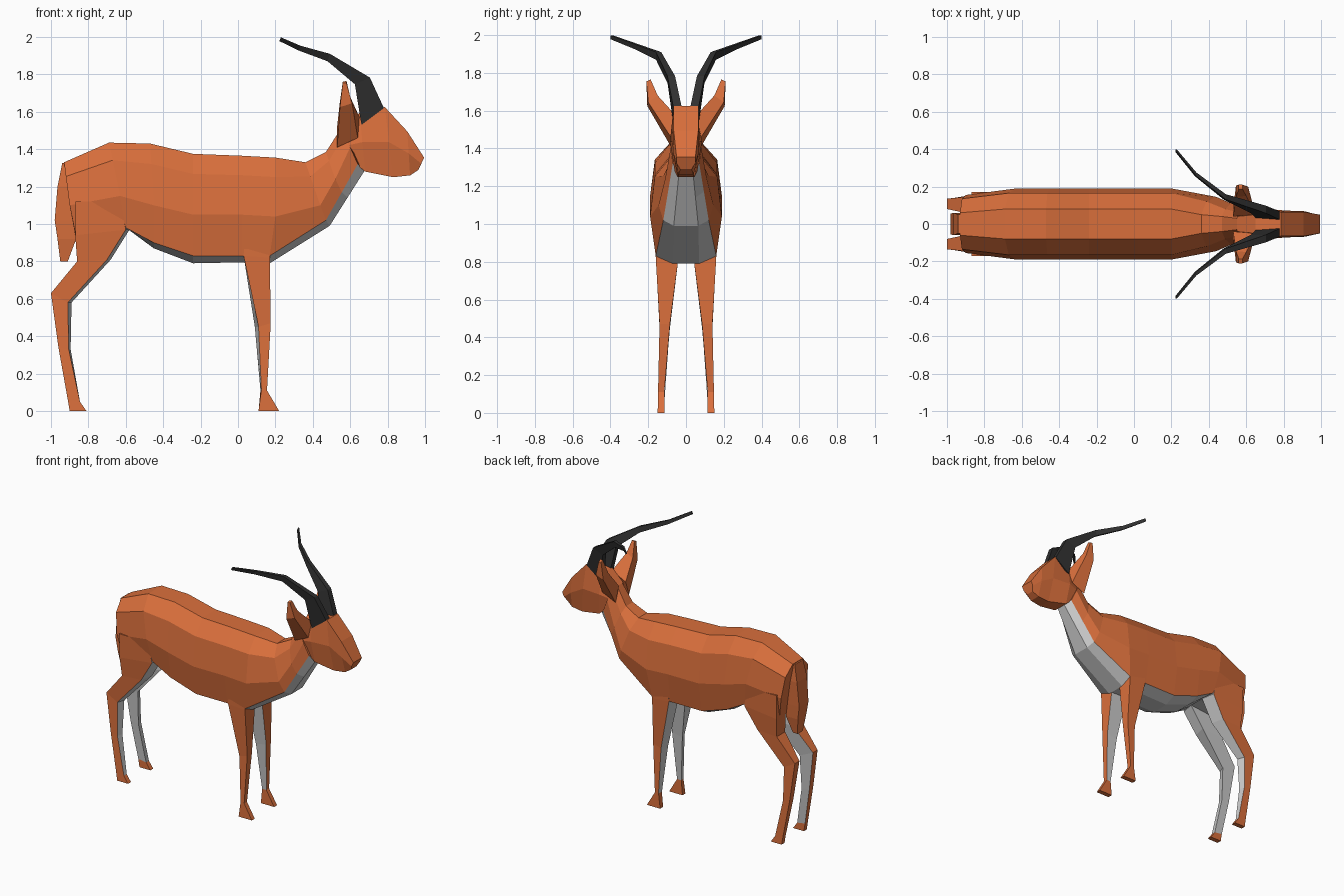
import bpy, bmesh


def material(name, r, g, b):
    m = bpy.data.materials.new(name)
    m.diffuse_color = (r, g, b, 1)
    return m


COAT = material("coat", 0.70, 0.16, 0.045)
PALE = material("pale_fur", 0.52, 0.52, 0.52)
HORN = material("horn", 0.03, 0.03, 0.03)


def loft(name, rings, mats, pale=()):
    """Skin a list of rings; segments listed in pale get the second material."""
    bm = bmesh.new()
    vs = [[bm.verts.new(p) for p in ring] for ring in rings]
    n = len(vs[0])
    for a, b in zip(vs, vs[1:]):
        for k in range(n):
            j = (k + 1) % n
            f = bm.faces.new((a[k], a[j], b[j], b[k]))
            f.material_index = 1 if k in pale else 0
    bm.faces.new(vs[0])
    bm.faces.new(vs[-1])
    bmesh.ops.recalc_face_normals(bm, faces=bm.faces)
    me = bpy.data.meshes.new(name)
    bm.to_mesh(me)
    bm.free()
    for m in mats:
        me.materials.append(m)
    ob = bpy.data.objects.new(name, me)
    bpy.context.collection.objects.link(ob)
    return ob


def pair(name, rings, mats, pale=()):
    for side, s in (("left", 1), ("right", -1)):
        loft(f"{side}_{name}", [[(x, y * s, z) for x, y, z in r] for r in rings], mats, pale)


def symmetric(half):
    return half + [(x, -y, z) for x, y, z in reversed(half)]


# Body and neck: top, mid, low, belly (x, z) and widths of top, upper side, mid, low, belly
stations = [
    ((-.93, 1.33), (-.90, 1.10), (-.87, .95), (-.87, .94), (.06, .135, .155, .13, .06)),
    ((-.69, 1.435), (-.63, 1.15), (-.60, .98), (-.58, .97), (.08, .165, .19, .16, .07)),
    ((-.47, 1.43), (-.45, 1.10), (-.45, .90), (-.45, .87), (.08, .165, .19, .16, .07)),
    ((-.24, 1.375), (-.24, 1.05), (-.24, .83), (-.24, .79), (.08, .165, .19, .155, .07)),
    ((.02, 1.365), (.02, 1.05), (.02, .83), (.02, .795), (.08, .165, .19, .155, .07)),
    ((.20, 1.355), (.20, 1.04), (.17, .83), (.17, .79), (.08, .165, .19, .16, .07)),
    ((.36, 1.33), (.44, 1.10), (.47, 1.02), (.49, .99), (.05, .12, .145, .12, .065)),
    ((.47, 1.385), (.52, 1.24), (.555, 1.17), (.585, 1.14), (.04, .08, .11, .095, .05)),
    ((.55, 1.51), (.60, 1.41), (.64, 1.32), (.68, 1.29), (.03, .06, .08, .07, .035)),
]
rings = []
for t, m, l, b, w in stations:
    s = (t[0] + (m[0] - t[0]) * .33, t[1] + (m[1] - t[1]) * .33)
    rings.append(symmetric([(p[0], wy, p[1]) for p, wy in zip((t, s, m, l, b), w)]))
loft("body", rings, [COAT, PALE], pale=(3, 4, 5))

# Head: top (x, z), bottom (x, z), widths of top, cheek, jaw
head = [
    ((.55, 1.51), (.62, 1.33), (.04, .07, .06)),
    ((.65, 1.595), (.68, 1.28), (.05, .085, .06)),
    ((.785, 1.625), (.83, 1.25), (.065, .072, .045)),
    ((.905, 1.495), (.92, 1.26), (.065, .068, .04)),
    ((.995, 1.355), (.965, 1.29), (.05, .05, .03)),
]
rings = []
for t, b, w in head:
    c = ((t[0] + b[0]) / 2, (t[1] + b[1]) / 2)
    rings.append(symmetric([(p[0], wy, p[1]) for p, wy in zip((t, c, b), w)]))
loft("head", rings, [COAT])


# Legs: rear x, z, front x, z, inner y, outer y, shift of the inner edge
def leg(name, rows, front):
    rings = []
    for xr, zr, xf, zf, yi, yo, d in rows:
        rings.append([(xr, yo, zr), (xf, yo, zf),
                      (xf + (d if front else 0), yi, zf),
                      (xr + (0 if front else d), yi, zr)])
    body, hoof = rings[:-1], rings[-2:]
    pair(name, body, [COAT, PALE], pale=(1, 2) if front else (2, 3))
    pair(name.replace("leg", "hoof"), hoof, [COAT])


leg("front_leg", [
    (.04, 1.0, .19, 1.0, .05, .165, 0),
    (.03, .83, .17, .82, .04, .16, 0),
    (.11, .45, .175, .47, .085, .14, -.02),
    (.125, .11, .155, .11, .115, .148, -.005),
    (.11, 0, .22, 0, .115, .15, 0)], False)
leg("hind_leg", [
    (-.87, 1.12, -.63, 1.12, .07, .17, 0),
    (-.87, .94, -.60, .97, .06, .165, .02),
    (-.86, .80, -.70, .81, .05, .15, .02),
    (-1.0, .63, -.91, .58, .08, .135, .02),
    (-.96, .34, -.905, .33, .095, .14, .01),
    (-.91, .06, -.845, .05, .115, .148, 0),
    (-.90, 0, -.81, 0, .115, .15, 0)], True)

# Tail: rear x, front x, z, half width
tail = [(-.94, -.87, 1.325, .05), (-.965, -.87, 1.2, .06),
        (-.98, -.87, 1.02, .055), (-.965, -.865, .92, .05), (-.95, -.91, .80, .03)]
loft("tail", [[(a, w, z), (b, w, z), (b, -w, z), (a, -w, z)] for a, b, z, w in tail], [COAT])

# Ears
pair("ear", [
    [(.53, .08, 1.41), (.53, .04, 1.52), (.65, .05, 1.57), (.64, .08, 1.46)],
    [(.545, .205, 1.625), (.545, .145, 1.655), (.60, .15, 1.68), (.61, .20, 1.645)],
    [(.56, .21, 1.755), (.56, .187, 1.76), (.58, .187, 1.765), (.58, .21, 1.755)]], [COAT])

# Horns: centre, then half extents along x, z and y
horn = [((.72, .045, 1.575), .06, .045, .022), ((.665, .078, 1.765), .04, .018, .02),
        ((.485, .145, 1.89), .006, .02, .014), ((.33, .265, 1.94), .004, .013, .010),
        ((.225, .392, 1.988), .004, .010, .007)]
pair("horn", [[(x + i * dx, y + j * dy, z + i * dz)
               for i, j in ((1, 1), (1, -1), (-1, -1), (-1, 1))]
              for (x, y, z), dx, dz, dy in horn], [HORN])
